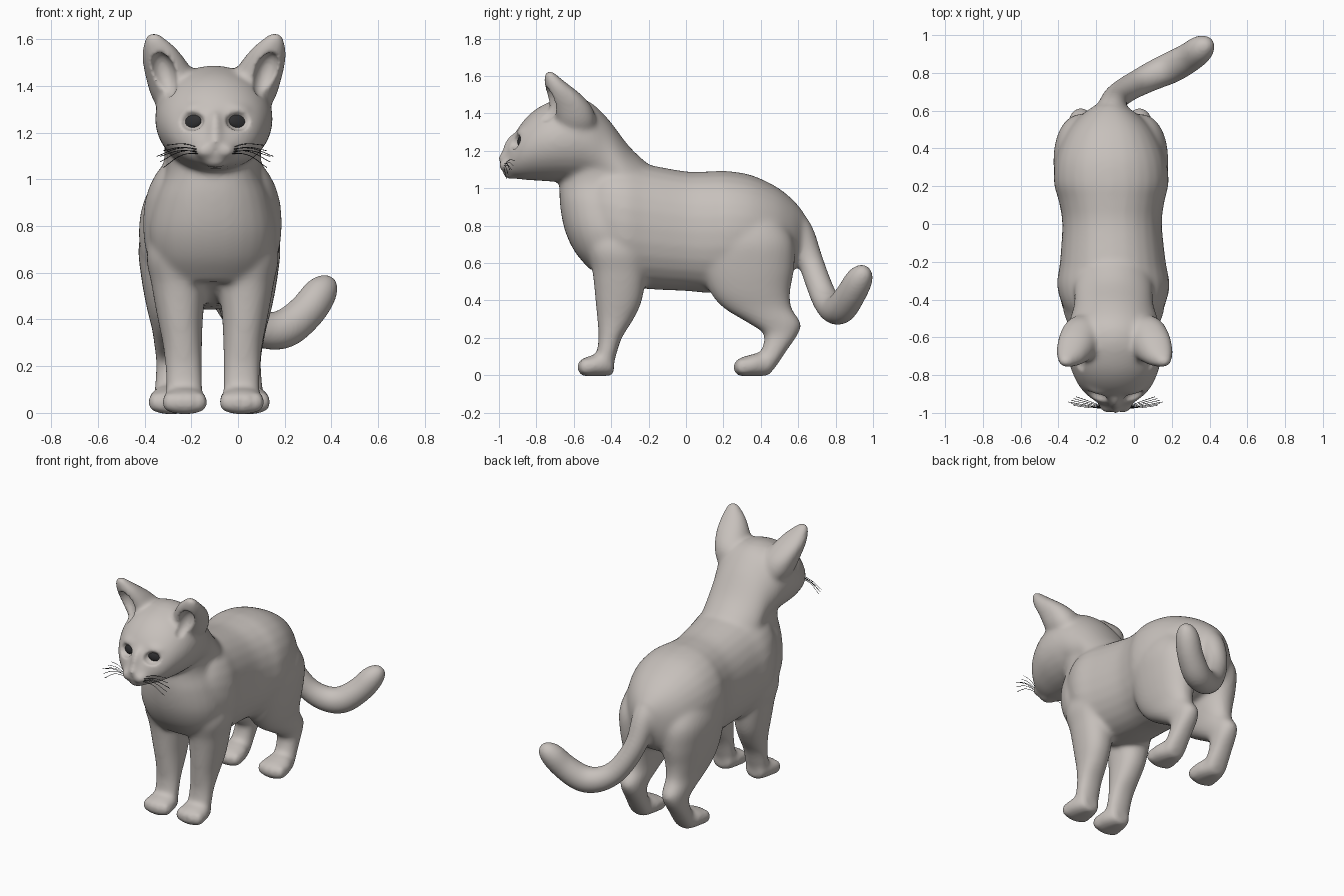
import bpy, bmesh, math
from mathutils import Matrix, Vector, Euler

if "Cube" in bpy.data.objects:
    bpy.data.objects.remove(bpy.data.objects["Cube"])


def material(name, rgb):
    mat = bpy.data.materials.new(name)
    mat.use_nodes = True
    mat.diffuse_color = (*rgb, 1)
    mat.node_tree.nodes["Principled BSDF"].inputs["Base Color"].default_value = (*rgb, 1)
    return mat


fur = material("warm grey fur", (0.57, 0.53, 0.50))
dark = material("near black", (0.03, 0.03, 0.032))


def mid(y):
    """The spine drifts slightly sideways along the body."""
    return -0.116 - 0.02 * y


def spline(rows, steps=5):
    """Catmull-Rom interpolation through rows of equal length."""
    pts = [rows[0], *rows, rows[-1]]
    out = []
    for p, q, r, s in zip(pts, pts[1:], pts[2:], pts[3:]):
        for k in range(steps):
            t = k / steps
            out.append([b + 0.5 * t * (c - a + t * (2*a - 5*b + 4*c - d + t * (3*(b - c) + d - a)))
                        for a, b, c, d in zip(p, q, r, s)])
    return out + [list(rows[-1])]


def skin_rings(bm, rings):
    loops = [[bm.verts.new(p) for p in ring] for ring in rings]
    faces = [bm.faces.new(loops[0]), bm.faces.new(loops[-1])]
    for a, b in zip(loops, loops[1:]):
        for i in range(len(a)):
            j = (i + 1) % len(a)
            faces.append(bm.faces.new((a[i], a[j], b[j], b[i])))
    bmesh.ops.recalc_face_normals(bm, faces=faces)


def loft(bm, axis, rows, side=1, shift=0.0, n=28, power=0.9):
    """Rows: position on axis, low edge, high edge, half width, sideways offset."""
    rings = []
    for t, a, b, hw, off in spline(rows):
        ring = []
        for i in range(n):
            ang = math.tau * i / n
            c, s = math.cos(ang), math.sin(ang)
            u = math.copysign(abs(c) ** power, c) * hw + side * off
            v = (a + b) / 2 + math.copysign(abs(s) ** power, s) * (b - a) / 2
            if axis == "y":
                ring.append((mid(t + shift) + u, t + shift, v))
            else:
                ring.append((mid((a + b) / 2) + u, v, t))
        rings.append(ring)
    skin_rings(bm, rings)


def tube(bm, rows, n=20):
    """Round tube along x, y, z, radius rows."""
    pts = spline(rows)
    rings = []
    for i, (x, y, z, r) in enumerate(pts):
        ahead, behind = pts[min(i + 1, len(pts) - 1)], pts[max(i - 1, 0)]
        d = Vector(ahead[:3]) - Vector(behind[:3])
        u = d.cross(Vector((1, -1, 0.3))).normalized()
        w = d.cross(u).normalized()
        rings.append([Vector((x, y, z)) + r * (u * math.cos(k * math.tau / n) + w * math.sin(k * math.tau / n))
                      for k in range(n)])
    skin_rings(bm, rings)


def blob(bm, loc, size, rot=(0, 0, 0)):
    mat = Matrix.LocRotScale(Vector(loc), Euler(rot), Vector(size))
    bmesh.ops.create_uvsphere(bm, u_segments=24, v_segments=16, radius=1, matrix=mat)


def finish(bm, name, mat):
    me = bpy.data.meshes.new(name)
    bm.to_mesh(me)
    bm.free()
    ob = bpy.data.objects.new(name, me)
    bpy.context.collection.objects.link(ob)
    me.materials.append(mat)
    me.shade_smooth()
    return ob


paws = ((0, .122), (.835, .165))  # distance back, sideways offset
bm = bmesh.new()

# Torso, chest and neck
loft(bm, "y", [(-.56, .68, 1.0, .18, 0), (-.45, .56, 1.13, .26, 0), (-.33, .48, 1.145, .298, 0),
               (-.2, .46, 1.125, .28, 0), (0, .45, 1.09, .264, 0), (.12, .44, 1.09, .28, 0),
               (.22, .45, 1.092, .304, 0), (.35, .47, 1.07, .29, 0), (.48, .5, 1.01, .235, 0),
               (.57, .55, .94, .16, 0), (.63, .66, .87, .075, 0)])
loft(bm, "z", [(.56, -.51, -.25, .2, 0), (.66, -.595, -.2, .25, 0), (.78, -.65, -.15, .272, 0),
               (.92, -.675, -.15, .245, 0), (1.04, -.675, -.18, .2, 0), (1.2, -.66, -.32, .2, 0)])

# Head
loft(bm, "y", [(-.98, 1.1, 1.18, .03, 0), (-.955, 1.07, 1.21, .08, 0), (-.92, 1.055, 1.28, .135, 0),
               (-.87, 1.045, 1.36, .185, 0), (-.8, 1.04, 1.425, .222, 0), (-.72, 1.035, 1.465, .246, 0),
               (-.62, 1.03, 1.488, .252, 0), (-.52, 1.02, 1.465, .238, 0), (-.42, .95, 1.375, .21, 0),
               (-.3, .8, 1.22, .21, 0), (-.18, .7, 1.11, .2, 0)], power=1)
hx = mid(-.9)
blob(bm, (hx, -.985, 1.163), (.027, .024, .02))
blob(bm, (hx, -.94, 1.215), (.03, .04, .085), (-.35, 0, 0))
blob(bm, (hx, -.935, 1.078), (.055, .045, .032))
for side in (-1, 1):
    blob(bm, (hx + side * .042, -.96, 1.122), (.048, .043, .036))
    blob(bm, (hx + side * .1, -.868, 1.3), (.062, .035, .022), (0, side * .15, side * .35))

    # Ears
    loft(bm, "z", [(1.28, -.66, -.5, .07, .15), (1.35, -.7, -.48, .1, .165), (1.43, -.727, -.5, .108, .182),
                   (1.5, -.747, -.56, .096, .21), (1.56, -.757, -.635, .073, .234),
                   (1.605, -.757, -.69, .043, .255), (1.628, -.75, -.715, .018, .26)], side)

    # Front legs, running up into the shoulders
    loft(bm, "z", [(.9, -.48, -.25, .08, .11), (.7, -.53, -.2, .13, .15), (.55, -.5, -.212, .117, .145),
                   (.4, -.485, -.235, .097, .138), (.3, -.475, -.28, .085, .13), (.2, -.468, -.342, .079, .125),
                   (.11, -.48, -.372, .079, .123), (.04, -.5, -.39, .077, .122)], side)

    # Hind legs, running up into the hips
    loft(bm, "z", [(.97, .2, .42, .06, .1), (.85, .13, .5, .12, .14), (.72, .08, .575, .153, .15),
                   (.58, .08, .58, .142, .15), (.45, .125, .558, .113, .155), (.36, .2, .565, .09, .155),
                   (.28, .33, .615, .077, .155), (.22, .415, .6, .069, .155), (.14, .405, .545, .069, .16),
                   (.08, .375, .505, .073, .163), (.03, .375, .47, .07, .165)], side)

    # Paws with toes
    for shift, off in paws:
        loft(bm, "y", [(-.575, .015, .06, .05, off), (-.55, -.005, .09, .085, off), (-.5, -.006, .107, .097, off),
                       (-.44, -.006, .12, .085, off), (-.385, .0, .1, .06, off)], side, shift)
        for k in (-1.5, -.5, .5, 1.5):
            x = mid(shift - .5) + side * off + k * .045
            blob(bm, (x, shift - .55 + abs(k) * .012, .045), (.03, .042, .045))

# Tail
tube(bm, [(-.125, .52, .86, .08), (-.118, .6, .77, .08), (-.1, .662, .62, .07), (-.05, .705, .5, .07),
          (.02, .745, .405, .073), (.11, .79, .355, .08), (.2, .83, .36, .085), (.29, .88, .43, .081),
          (.35, .925, .51, .075), (.385, .955, .555, .052), (.398, .97, .575, .022)])

body = finish(bm, "cat_body", fur)

# Hollows of the ears, eye sockets, mouth crease and gaps between toes
bm = bmesh.new()
blob(bm, (hx, -1.005, 1.12), (.006, .035, .03))
for side in (-1, 1):
    blob(bm, (hx + side * .219, -.748, 1.447), (.054, .07, .1), (-.2, side * .3, side * .15))
    blob(bm, (hx + side * .1, -.92, 1.25), (.056, .045, .042), (0, 0, side * .4))
    for shift, off in paws:
        for k in (-1, 0, 1):
            x = mid(shift - .5) + side * off + k * .045
            blob(bm, (x, shift - .592 + abs(k) * .012, .05), (.007, .035, .05))
cutter = finish(bm, "hollow_cutter", fur)
cutter.hide_render = True


def remesh(size):
    mod = body.modifiers.new("Blend", "REMESH")
    mod.mode, mod.voxel_size, mod.use_smooth_shade = "VOXEL", size, True


def soften(count):
    mod = body.modifiers.new("Soften", "SMOOTH")
    mod.factor, mod.iterations = 0.5, count


# Fuse the parts into one soft skin
remesh(.012)
soften(16)
cut = body.modifiers.new("Hollows", "BOOLEAN")
cut.operation, cut.object, cut.solver = "DIFFERENCE", cutter, "EXACT"
remesh(.009)
soften(5)
graph = bpy.context.evaluated_depsgraph_get()
skin = bpy.data.meshes.new_from_object(body.evaluated_get(graph))
body.modifiers.clear()
body.data = skin
skin.materials.clear()
skin.materials.append(fur)
skin.shade_smooth()
bpy.data.objects.remove(cutter)
bpy.context.view_layer.update()

# Eyes set in the sockets
for side, label in ((-1, "right"), (1, "left")):
    x = hx + side * .1
    hit, loc, normal, _ = body.ray_cast(Vector((x, -2, 1.25)), Vector((0, 1, 0)))
    bm = bmesh.new()
    blob(bm, (x, loc.y + .006, 1.25), (.052, .022, .037), (-.2, side * .12, side * .45))
    finish(bm, label + "_eye", dark)

    # Whiskers
    curve = bpy.data.curves.new(label + "_whiskers", "CURVE")
    curve.dimensions = "3D"
    curve.bevel_depth, curve.bevel_resolution = .0015, 0
    for k in range(6):
        sp = curve.splines.new("BEZIER")
        sp.bezier_points.add(2)
        reach = .2 - .014 * abs(k - 2)
        z = 1.11 + .008 * (k % 3)
        path = [(.05, -.975, z), (.05 + reach * .5, -.972 + .006 * k, z + .006 * k - .005),
                (.05 + reach, -.96 + .009 * k, z - .06 + .016 * k)]
        for p, (dx, py, pz) in zip(sp.bezier_points, path):
            p.co = (hx + side * dx, py, pz)
            p.handle_left_type = p.handle_right_type = "AUTO"
    curve.materials.append(dark)
    bpy.context.collection.objects.link(bpy.data.objects.new(label + "_whiskers", curve))
